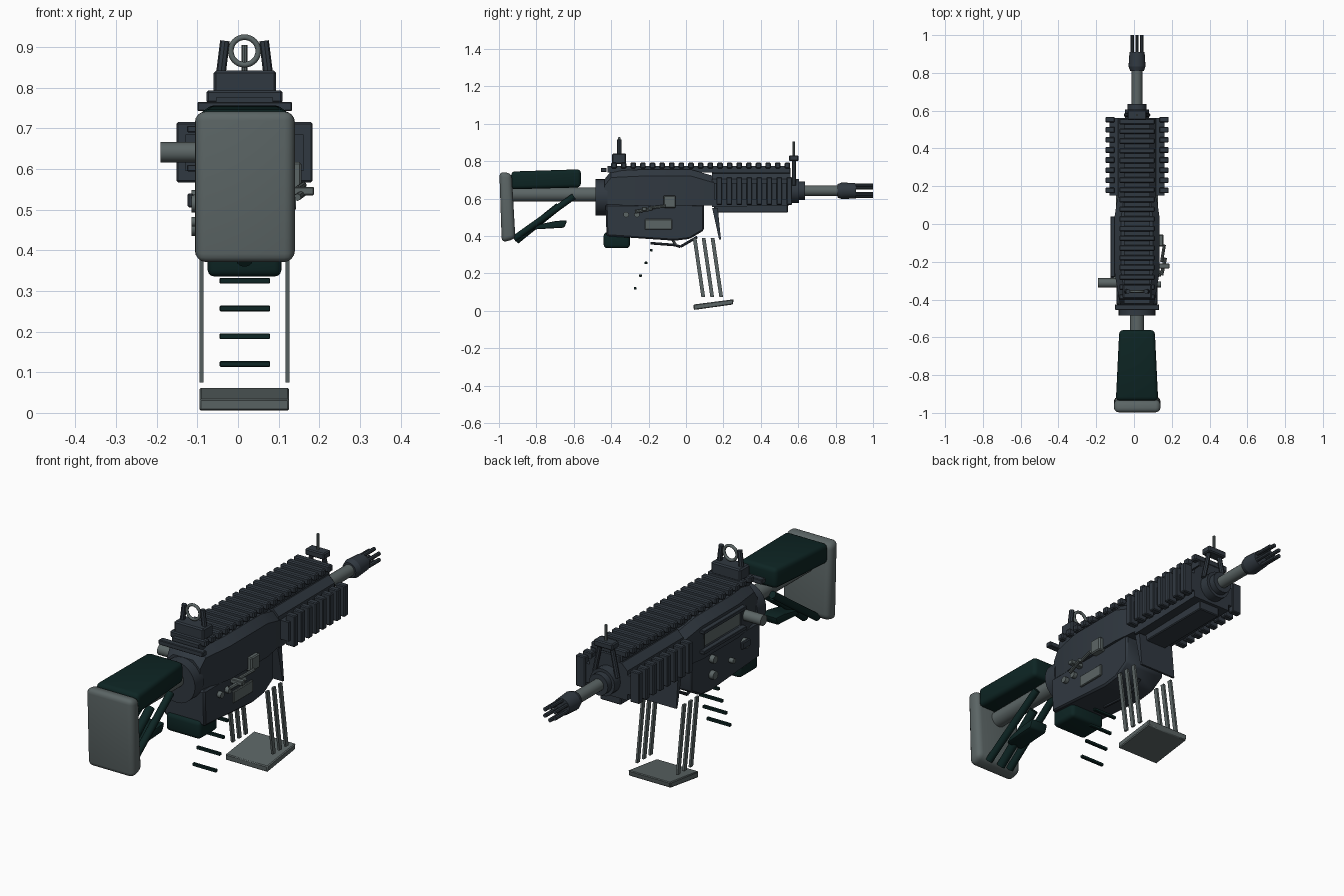
import bpy, bmesh, math
from mathutils import Vector

if "Cube" in bpy.data.objects:
    bpy.data.objects.remove(bpy.data.objects["Cube"])

CX = 0.016  # centre line of the body


def material(name, rgb):
    m = bpy.data.materials.new(name)
    m.diffuse_color = (*rgb, 1)
    m.use_nodes = True
    m.node_tree.nodes["Principled BSDF"].inputs["Base Color"].default_value = m.diffuse_color
    return m


SLATE = material("dark slate", (0.030, 0.040, 0.052))
GREY = material("steel grey", (0.105, 0.130, 0.130))
GREEN = material("deep green", (0.004, 0.018, 0.017))


def finish(name, bm, mat, bevel=0, seg=1):
    bmesh.ops.recalc_face_normals(bm, faces=bm.faces)
    if bevel:
        bmesh.ops.bevel(bm, geom=bm.edges[:], offset=bevel, segments=seg,
                        affect='EDGES', profile=0.5, clamp_overlap=True)
    me = bpy.data.meshes.new(name)
    bm.to_mesh(me)
    bm.free()
    me.materials.append(mat)
    ob = bpy.data.objects.new(name, me)
    bpy.context.collection.objects.link(ob)
    bpy.context.view_layer.objects.active = ob
    for o in bpy.context.selected_objects:
        o.select_set(False)
    ob.select_set(True)
    bpy.ops.object.shade_smooth_by_angle(angle=math.radians(35))
    return ob


def loft(name, rings, mat, bevel=0, seg=1):
    """Skin a row of equal-length rings and cap both ends."""
    bm = bmesh.new()
    vs = [[bm.verts.new(p) for p in r] for r in rings]
    n = len(vs[0])
    for a, b in zip(vs, vs[1:]):
        for i in range(n):
            bm.faces.new((a[i], a[(i + 1) % n], b[(i + 1) % n], b[i]))
    bm.faces.new(vs[0])
    bm.faces.new(vs[-1])
    return finish(name, bm, mat, bevel, seg)


def box(name, x, y, z, mat, bevel=0, seg=1):
    ring = lambda yy: [(x[0], yy, z[0]), (x[1], yy, z[0]), (x[1], yy, z[1]), (x[0], yy, z[1])]
    return loft(name, [ring(y[0]), ring(y[1])], mat, bevel, seg)


def side_profile(name, pts, x, mat, bevel=0, seg=1):
    return loft(name, [[(xx, *p) for p in pts] for xx in x], mat, bevel, seg)


def rod(name, p, q, r, mat, n=12):
    """Round bar from p to q; r may be a (start, end) pair."""
    p, q = Vector(p), Vector(q)
    r = r if isinstance(r, tuple) else (r, r)
    rot = (q - p).to_track_quat('Z', 'Y')
    rings = [[c + rot @ Vector((s * math.cos(t * math.tau / n), s * math.sin(t * math.tau / n), 0))
              for t in range(n)] for c, s in ((p, r[0]), (q, r[1]))]
    return loft(name, rings, mat)


def body(name, sections, mat, cham, bevel=0):
    """Chamfered box skinned through (y, half width, z low, z high)."""
    rings = []
    for y, w, a, b in sections:
        prof = [(-w, a), (w, a), (w, b - cham), (w - cham, b), (cham - w, b), (-w, b - cham)]
        rings.append([(CX + px, y, pz) for px, pz in prof])
    return loft(name, rings, mat, bevel)


# --- stock ---
side_profile("butt_plate", [(-0.998, 0.745), (-0.932, 0.735), (-0.912, 0.385), (-0.985, 0.365)],
             (-0.106, 0.14), GREY, 0.026, 4)
cheek = []
for y, w, a, b in ((-0.935, 0.112, 0.65, 0.745), (-0.562, 0.094, 0.66, 0.757)):
    cheek.append([(CX - w, y, a), (CX + w, y, a), (CX + w, y, b), (CX - w, y, b)])
loft("cheek_rest", cheek, GREEN, 0.02, 3)
rod("buffer_tube", (CX, -0.94, 0.622), (CX, -0.47, 0.622), 0.038, GREY, 20)
for s in (-1, 1):
    rod("stock_strut", (CX + s * 0.06, -0.92, 0.385), (CX + s * 0.05, -0.60, 0.612), 0.017, GREEN)
rod("centre_strut", (CX, -0.91, 0.375), (CX, -0.68, 0.56), 0.02, GREEN)
side_profile("stock_latch", [(-0.82, 0.435), (-0.65, 0.445), (-0.635, 0.485), (-0.70, 0.48), (-0.79, 0.462)],
             (CX - 0.045, CX + 0.045), GREEN, 0.008, 2)
rod("rear_collar", (CX, -0.485, 0.607), (CX, -0.42, 0.607), 0.098, SLATE, 24)
box("charging_bar", (-0.1, 0.133), (-0.455, -0.425), (0.742, 0.765), SLATE, 0.003)

# --- receivers ---
upper = body("upper_receiver", [(-0.435, 0.088, 0.57, 0.705), (-0.40, 0.095, 0.565, 0.748),
                                (-0.25, 0.12, 0.562, 0.755), (0.03, 0.12, 0.562, 0.755),
                                (0.15, 0.102, 0.565, 0.72)], SLATE, 0.035)
side_profile("lower_receiver", [(-0.43, 0.57), (-0.425, 0.40), (-0.06, 0.375), (0.02, 0.385),
                                (0.095, 0.43), (0.095, 0.57)], (CX - 0.108, CX + 0.108), SLATE, 0.008)
cutter = box("port_cutter", (-0.2, -0.085), (-0.27, 0.01), (0.61, 0.69), SLATE)
cutter.hide_render = True
cutter.hide_viewport = True
cut = upper.modifiers.new("port", 'BOOLEAN')
cut.object = cutter
cut.operation = 'DIFFERENCE'
box("bolt", (-0.095, -0.083), (-0.268, 0.008), (0.612, 0.688), GREY)
for z in (0.602, 0.698):
    box("port_frame", (-0.125, -0.1), (-0.28, 0.04), (z - 0.008, z + 0.008), SLATE, 0.002)
rod("charging_handle", (-0.19, -0.312, 0.641), (-0.09, -0.312, 0.641), 0.025, GREY, 16)
side_profile("magwell_front", [(0.14, 0.55), (0.17, 0.55), (0.187, 0.382), (0.177, 0.382)],
             (CX - 0.095, CX + 0.095), SLATE)
box("grip_cap", (-0.075, 0.107), (-0.44, -0.30), (0.335, 0.42), GREEN, 0.018, 3)

# --- trigger guard and grip ridges ---
guard = [(-0.19, 0.362), (-0.06, 0.352), (-0.03, 0.343), (0.06, 0.395)]
for a, b in zip(guard, guard[1:]):
    rod("trigger_guard", (CX, *a), (CX, *b), 0.007, SLATE, 8)
rod("trigger", (CX, -0.08, 0.39), (CX, -0.055, 0.355), 0.007, GREY, 8)
for i in range(4):
    y, z = -0.185 - 0.029 * i, 0.325 - 0.0683 * i
    box("grip_ridge", (-0.045, 0.079), (y - 0.007, y + 0.007), (z - 0.007, z + 0.007), GREEN, 0.002)

# --- magazine ---
side_profile("magazine_base", [(0.042, 0.005), (0.25, 0.034), (0.255, 0.062), (0.04, 0.034)],
             (-0.095, 0.126), GREY, 0.004)
for x in (-0.09, 0.122):
    for i in range(3):
        y = 0.036 + 0.048 * i
        side_profile("magazine_rib", [(y, 0.39), (y + 0.02, 0.39), (y + 0.066, 0.075), (y + 0.046, 0.075)],
                     (x - 0.005, x + 0.005), GREY)

# --- handguard and rails ---
body("handguard", [(0.14, 0.1, 0.555, 0.735), (0.56, 0.1, 0.565, 0.735)], SLATE, 0.03)
box("handguard_top", (CX - 0.06, CX + 0.06), (0.14, 0.56), (0.73, 0.765), SLATE, 0.004)
box("lower_rail", (CX - 0.055, CX + 0.055), (0.15, 0.545), (0.525, 0.57), SLATE, 0.004)
for s in (-1, 1):
    xs = lambda a, b: sorted((CX + s * a, CX + s * b))
    box("side_rail", xs(0.09, 0.145), (0.15, 0.56), (0.595, 0.685), SLATE)
    for i in range(8):
        y = 0.163 + 0.0535 * i
        box("side_rail_tooth", xs(0.118, 0.167), (y, y + 0.03), (0.567, 0.715), SLATE, 0.004)
box("top_rail", (CX - 0.07, CX + 0.07), (-0.42, 0.555), (0.74, 0.775), SLATE)
for i in range(19):
    y = -0.40 + 0.0515 * i
    box("top_rail_tooth", (CX - 0.094, CX + 0.094), (y, y + 0.03), (0.762, 0.793), SLATE, 0.005)

# --- sights ---
box("rear_sight_base", (-0.06, 0.094), (-0.395, -0.32), (0.785, 0.842), SLATE, 0.006)
bpy.ops.mesh.primitive_torus_add(major_radius=0.034, minor_radius=0.007, major_segments=24,
                                 minor_segments=8, location=(CX, -0.357, 0.89),
                                 rotation=(math.pi / 2, 0, 0))
ring = bpy.context.object
ring.name = "rear_sight_ring"
ring.data.materials.append(GREY)
bpy.ops.object.shade_smooth()
for s in (-1, 1):
    rod("rear_sight_wing", (CX + s * 0.058, -0.357, 0.835), (CX + s * 0.048, -0.357, 0.915), 0.012, SLATE, 8)
    rod("front_sight_leg", (CX + s * 0.06, 0.577, 0.67), (CX + s * 0.03, 0.577, 0.81), 0.011, SLATE, 8)
box("front_sight_block", (CX - 0.05, CX + 0.05), (0.55, 0.602), (0.802, 0.832), SLATE, 0.005)
rod("front_sight_post", (CX, 0.577, 0.82), (CX, 0.577, 0.905), 0.007, GREY, 8)

# --- barrel ---
BZ = 0.642
rod("barrel_collar", (CX, 0.55, BZ), (CX, 0.605, BZ), 0.064, SLATE, 20)
rod("barrel_nut", (CX, 0.60, BZ), (CX, 0.635, BZ), 0.05, SLATE, 20)
rod("barrel", (CX, 0.60, BZ), (CX, 0.84, BZ), 0.028, GREY, 20)
rod("muzzle_taper", (CX, 0.81, BZ), (CX, 0.835, BZ), (0.036, 0.045), SLATE, 20)
rod("muzzle_body", (CX, 0.835, BZ), (CX, 0.91, BZ), (0.045, 0.04), SLATE, 20)
for i in range(6):
    a = math.tau * (i + 0.5) / 6
    dx, dz = 0.03 * math.cos(a), 0.03 * math.sin(a)
    rod("muzzle_prong", (CX + dx, 0.90, BZ + dz), (CX + dx, 1.0, BZ + dz), 0.009, SLATE, 8)

# --- small controls, right side ---
R = CX + 0.105
box("bolt_catch", (R, R + 0.035), (-0.12, -0.055), (0.55, 0.617), GREY, 0.005)
box("side_plate", (R, R + 0.012), (-0.22, -0.075), (0.435, 0.49), GREY, 0.003)
for y in (-0.32, -0.262):
    rod("right_pin", (R, y, 0.515), (R + 0.022, y, 0.515), 0.015, GREY)
rod("right_lever", (R + 0.025, -0.27, 0.53), (R + 0.045, -0.18, 0.545), 0.009, GREY, 8)
rod("release_lever", (R + 0.025, -0.2, 0.55), (R + 0.04, -0.11, 0.56), 0.008, GREY, 8)
box("release_button", (R, 0.187), (-0.235, -0.21), (0.535, 0.556), GREY, 0.003)

# --- small controls, left side ---
L = CX - 0.105
for y, z, r in ((-0.30, 0.515, 0.022), (-0.06, 0.53, 0.018), (-0.06, 0.455, 0.02), (-0.2, 0.47, 0.012)):
    rod("left_pin", (L, y, z), (L - 0.025, y, z), r, GREY)
box("left_lever", (L - 0.035, L - 0.02), (-0.31, -0.25), (0.505, 0.54), SLATE, 0.004)
